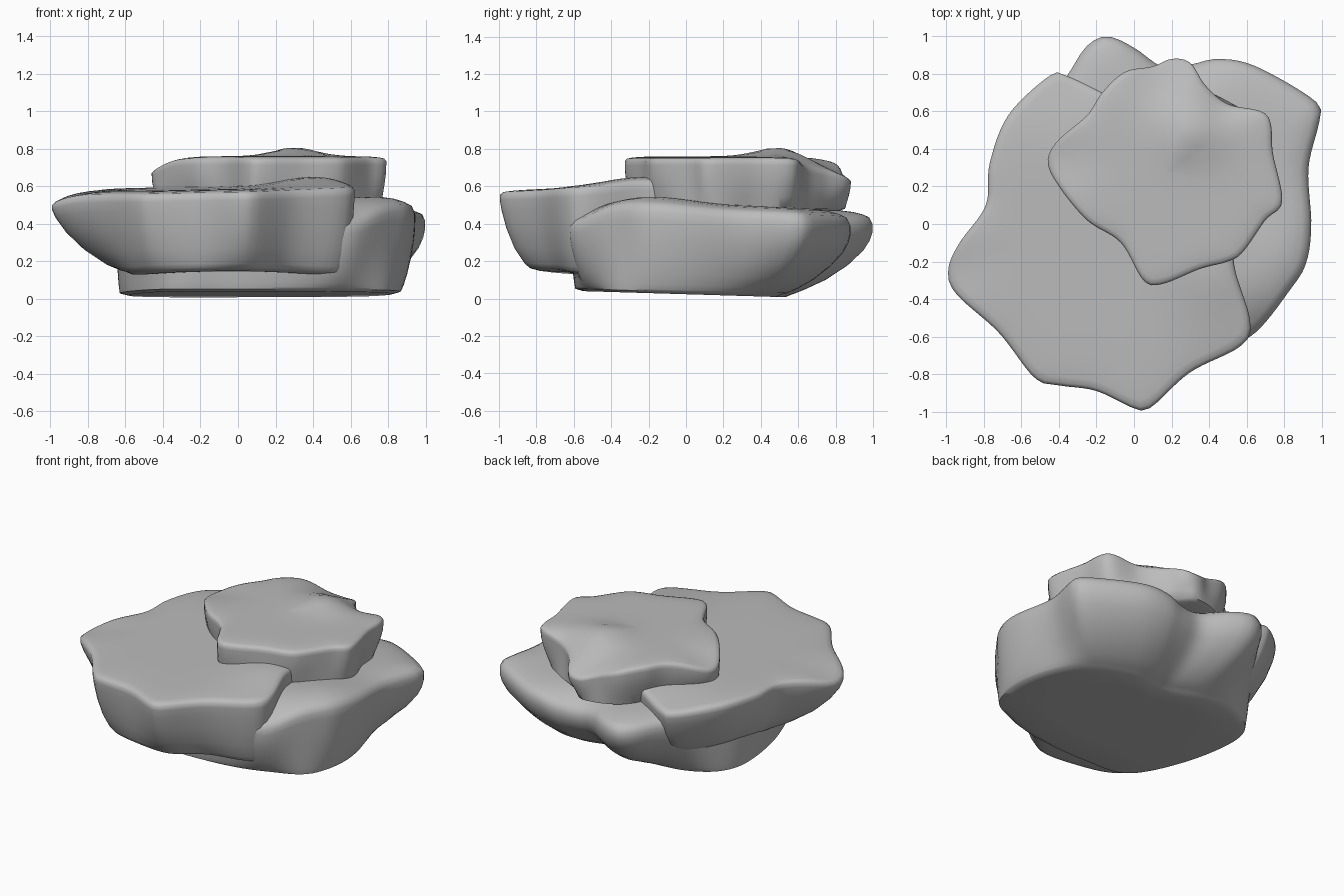
import bpy, math
from mathutils import Vector

cube = bpy.data.objects.get("Cube")
if cube:
    bpy.data.objects.remove(cube)

STONE = (0.5, 0.5, 0.5, 1)
mat = bpy.data.materials.new("grey_stone")
mat.use_nodes = True
mat.diffuse_color = STONE
bsdf = mat.node_tree.nodes["Principled BSDF"]
bsdf.inputs["Base Color"].default_value = STONE
bsdf.inputs["Roughness"].default_value = 0.9
SEGMENTS = 128


def polar_outline(points, centre, steps=12):
    """Smooth a closed outline and resample it by angle round the centre."""
    pts = [Vector(p) - Vector(centre) for p in points]
    n, polar = len(pts), []
    for i in range(n):
        a, b, c, d = (pts[(i + k) % n] for k in (-1, 0, 1, 2))
        for s in range(steps):
            t = s / steps
            p = b + (c - a) * t / 2 + (a - b * 2.5 + c * 2 - d / 2) * t**2 \
                + ((b - c) * 1.5 + (d - a) / 2) * t**3
            polar.append((math.atan2(p.y, p.x), p.length))
    polar.sort()
    tau = math.tau
    polar = [(polar[-1][0] - tau, polar[-1][1])] + polar + [(polar[0][0] + tau, polar[0][1])]
    result, j = [], 0
    for k in range(SEGMENTS):
        ang = -math.pi + tau * k / SEGMENTS
        while polar[j + 1][0] < ang:
            j += 1
        (a0, r0), (a1, r1) = polar[j], polar[j + 1]
        r = r0 + (r1 - r0) * (ang - a0) / max(a1 - a0, 1e-6)
        result.append(Vector((math.cos(ang) * r, math.sin(ang) * r)))
    return result


def height_field(base, slope_x, slope_y, bumps):
    """Gently tilted plane with soft bumps (x, y, radius, height)."""
    def height(x, y):
        z = base + slope_x * x + slope_y * y
        for bx, by, radius, h in bumps:
            z += h * math.exp(-((x - bx)**2 + (y - by)**2) / radius**2)
        return z
    return height


def slab(name, centre, rim, foot, top, bottom, roll, profile):
    """Loft a slab: top rolling to the rim, sides tapering to the foot outline."""
    rim, foot = polar_outline(rim, centre), polar_outline(foot, centre)
    c = Vector(centre)
    verts, faces = [], []

    def ring(outline_point, z_of):
        for k in range(SEGMENTS):
            p = outline_point(k) + c
            verts.append((p.x, p.y, z_of(p)))

    for s in (0.02, 0.2, 0.4, 0.55, 0.7, 0.8, 0.88, 0.94, 0.98):
        ring(lambda k: rim[k] * s, lambda p: top(p.x, p.y) - roll * s**12)
    for mix, h in profile:
        ring(lambda k: rim[k].lerp(foot[k], mix),
             lambda p: bottom(p.x, p.y) + (top(p.x, p.y) - roll - bottom(p.x, p.y)) * h)
    for s in (0.94, 0.6, 0.02):
        ring(lambda k: foot[k] * s, lambda p: bottom(p.x, p.y) - 0.012)
    rings = len(verts) // SEGMENTS
    for r in range(rings - 1):
        for k in range(SEGMENTS):
            a, b = r * SEGMENTS + k, r * SEGMENTS + (k + 1) % SEGMENTS
            faces.append((a, a + SEGMENTS, b + SEGMENTS, b))
    faces.append(tuple(range(SEGMENTS)))
    faces.append(tuple(reversed(range((rings - 1) * SEGMENTS, rings * SEGMENTS))))
    mesh = bpy.data.meshes.new(name)
    mesh.from_pydata(verts, [], faces)
    mesh.materials.append(mat)
    obj = bpy.data.objects.new(name, mesh)
    bpy.context.collection.objects.link(obj)
    mesh.shade_smooth()
    return obj


# Bottom slab: wide, rounded, strongly undercut at the back
slab("bottom_slab", (0.15, 0.1),
     [(.3, .85), (.45, .88), (.65, .84), (.96, .66), (.99, .56), (.93, .3), (.945, 0),
      (.92, -.2), (.84, -.34), (.62, -.6), (.4, -.62), (0, -.62), (-.38, -.58), (-.58, -.2),
      (-.65, .15), (-.6, .4), (-.35, .8), (-.25, .95), (-.14, 1), (0, .94), (.15, .84)],
     [(.81, -.35), (.86, 0), (.72, .35), (.4, .5), (.15, .47), (-.1, .55), (-.35, .54),
      (-.56, .42), (-.63, .2), (-.57, -.2), (-.4, -.54), (-.1, -.59), (.3, -.57),
      (.58, -.49)],
     height_field(.51, 0, -.04, [(.75, -.15, .25, .03), (.25, .9, .2, -.06),
                                 (.62, -.65, .2, -.09)]),
     height_field(.035, 0, -.03, []), .045,
     [(0, .94), (0, .84), (.03, .73), (.1, .6), (.28, .4), (.52, .21), (.75, .085),
      (.9, .025), (1, 0)])

# Middle slab: broad, overhanging the front and the side
slab("middle_slab", (-.15, -.05),
     [(-.99, -.24), (-.95, -.37), (-.72, -.58), (-.53, -.82), (-.4, -.86), (-.2, -.89),
      (.02, -.99), (.1, -.97), (.3, -.79), (.57, -.65), (.62, -.52), (.54, -.25), (.5, 0),
      (.3, .35), (.05, .58), (-.17, .7), (-.36, .79), (-.45, .79), (-.67, .58), (-.77, .32),
      (-.79, .1), (-.93, -.1)],
     [(.56, -.5), (.48, -.6), (.25, -.68), (.02, -.82), (-.35, -.77), (-.52, -.62),
      (-.6, -.35), (-.6, 0), (-.52, .35), (-.35, .58), (-.1, .52), (.2, .3), (.42, 0),
      (.48, -.25)],
     height_field(.6, .025, .02, [(.4, -.25, .25, .045), (-.4, .85, .3, -.06),
                                  (-1.05, -.25, .2, -.05)]),
     height_field(.16, 0, 0, [(-.55, -.5, .3, -.02), (.5, -.5, .3, -.02)]), .015,
     [(0, .97), (0, .9), (.05, .77), (.2, .53), (.45, .27), (.76, .07), (.92, .01), (1, 0)])

# Top slab: small, steep sided, with a scooped back corner
slab("top_slab", (.18, .28),
     [(-.46, .33), (-.41, .44), (-.25, .58), (-.17, .7), (-.05, .81), (.1, .84), (.2, .88),
      (.3, .86), (.38, .74), (.5, .64), (.68, .6), (.73, .53), (.74, .38), (.79, .12),
      (.7, .02), (.58, -.15), (.5, -.2), (.35, -.24), (.15, -.32), (.05, -.3), (-.07, -.1),
      (-.25, .02), (-.4, .2)],
     [(-.42, .32), (-.2, .56), (-.03, .78), (.2, .85), (.32, .75), (.64, .56), (.7, .35),
      (.75, .12), (.51, -.16), (.15, -.28), (.04, -.26), (-.07, -.07), (-.35, .18)],
     height_field(.76, 0, 0, [(.3, .5, .17, .05), (.22, .95, .25, -.12),
                              (.5, .72, .14, -.06), (-.5, .35, .2, -.07)]),
     height_field(.48, 0, 0, []), .015,
     [(0, .96), (0, .88), (.04, .72), (.25, .5), (.6, .25), (1, 0)])

# Keep the upper rims crisp
for obj in bpy.context.collection.objects:
    obj.select_set(obj.name.endswith("_slab"))
bpy.context.view_layer.objects.active = bpy.data.objects["top_slab"]
bpy.ops.object.shade_smooth_by_angle(angle=math.radians(50))
